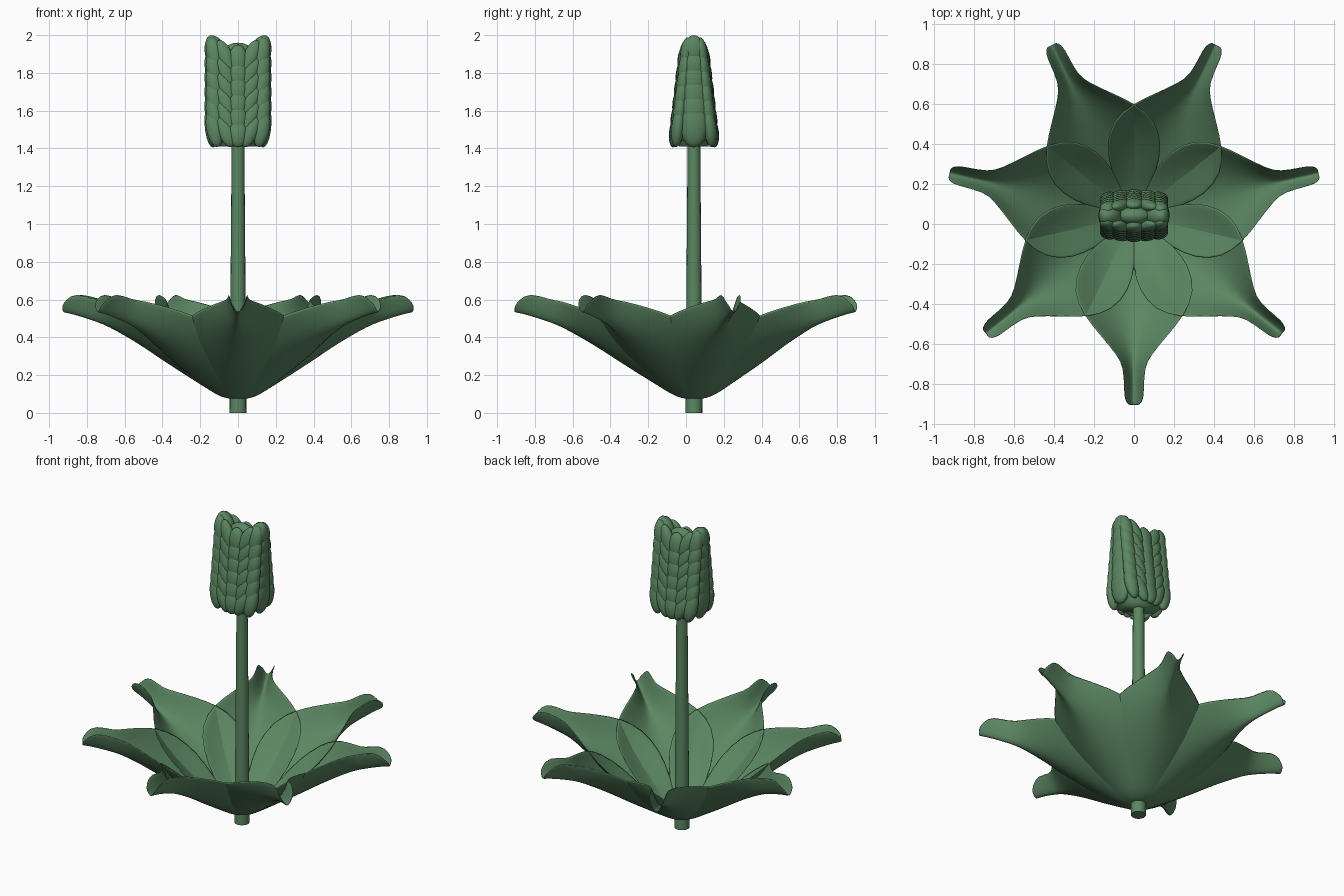
import bpy, bmesh, math
from mathutils import Matrix, Vector

if "Cube" in bpy.data.objects:
    bpy.data.objects.remove(bpy.data.objects["Cube"])

CY = 0.042  # the plant's axis sits slightly behind the origin
green = bpy.data.materials.new("leaf green")
green.diffuse_color = (0.105, 0.24, 0.122, 1)
green.use_nodes = True
green.node_tree.nodes["Principled BSDF"].inputs["Base Color"].default_value = green.diffuse_color


def finish(name, bm):
    me = bpy.data.meshes.new(name)
    bmesh.ops.recalc_face_normals(bm, faces=bm.faces)
    for f in bm.faces:
        f.smooth = True
    bm.to_mesh(me)
    bm.free()
    me.materials.append(green)
    ob = bpy.data.objects.new(name, me)
    bpy.context.collection.objects.link(ob)
    return ob


# Stem: slim tapered tube
bm = bmesh.new()
bmesh.ops.create_cone(bm, cap_ends=True, segments=16, radius1=0.045, radius2=0.033,
                      depth=1.5, matrix=Matrix.Translation((0, CY, 0.75)))
stem = finish("stem", bm)
for p in stem.data.polygons:
    p.use_smooth = len(p.vertices) == 4

# Leaf sections: radius, spine height, half width, edge rise
SECTIONS = [(0.03, .075, .035, 0), (.09, .085, .12, .03), (.15, .12, .20, .09),
            (.25, .18, .28, .16), (.38, .26, .31, .19), (.50, .34, .255, .18),
            (.60, .40, .17, .16), (.70, .455, .085, .14), (.76, .48, .053, .12),
            (.87, .515, .05, .125), (.925, .53, .047, .07), (.95, .535, .025, .03)]


def leaf(i):
    a = -math.pi / 2 + i * math.tau / 7
    out = Vector((math.cos(a), math.sin(a), 0))
    side = Vector((-out.y, out.x, 0))
    bm = bmesh.new()
    rows = []
    for r, z, w, h in SECTIONS:
        row = []
        for k in range(-4, 5):
            v = k / 4
            p = Vector((0, CY, z + h * abs(v) ** 1.8)) + out * r + side * w * v
            row.append(bm.verts.new(p))
        rows.append(row)
    for r0, r1 in zip(rows, rows[1:]):
        for k in range(8):
            bm.faces.new((r0[k], r1[k], r1[k + 1], r0[k + 1]))
    ob = finish(f"leaf_{i + 1}", bm)
    sol = ob.modifiers.new("thickness", "SOLIDIFY")
    sol.thickness, sol.offset = 0.006, 0
    sub = ob.modifiers.new("smooth", "SUBSURF")
    sub.levels = sub.render_levels = 1


for i in range(7):
    leaf(i)

# Flower head: a tapered core covered in overlapping bracts
bm = bmesh.new()


def depth(z):
    return 0.14 - 0.07 * (z - 1.4) / 0.6


def bract(x, y, z, size, lean_x=0, lean_y=0):
    m = (Matrix.Translation((x, CY + y, z)) @ Matrix.Rotation(lean_x, 4, 'Y')
         @ Matrix.Rotation(lean_y, 4, 'X') @ Matrix.Diagonal((*size, 1)))
    bmesh.ops.create_uvsphere(bm, u_segments=14, v_segments=10, radius=1, matrix=m)


core = bmesh.ops.create_cube(bm, size=1)["verts"]
for v in core:
    z = 1.41 if v.co.z < 0 else 1.88
    v.co = Vector((v.co.x * 0.26, CY + v.co.y * 2 * (depth(z) - 0.03), z))
bmesh.ops.bevel(bm, geom=list({e for v in core for e in v.link_edges}),
                offset=0.03, segments=2, affect='EDGES')

for row in range(6):
    z = 1.51 + row * 0.078
    d = depth(z)
    for s in (-1, 1):
        # end column
        bract(s * 0.138, 0, z + 0.02, (0.04, 0.075 - row * 0.004, 0.125 - row * 0.009), s * 0.05)
        for f in (-1, 1):
            # corner and inner bracts, leaning outward in a herringbone
            bract(s * 0.125, f * (d - 0.043), z, (0.045, 0.035, 0.105 - row * 0.003), s * 0.16, f * 0.11)
            bract(s * 0.068, f * (d - 0.03), z - 0.015, (0.042, 0.03, 0.095), s * 0.38, f * 0.11)
for row in range(6):
    z = 1.485 + row * 0.077
    for f in (-1, 1):
        bract(0, f * (depth(z) - 0.028), z, (0.05, 0.03, 0.08), 0, f * 0.11)
# crowning bracts
bract(0, 0, 1.90, (0.085, 0.045, 0.06))
for s in (-1, 1):
    bract(s * 0.115, 0, 1.925, (0.05, 0.05, 0.08), s * 0.5)
# trim the rounded ends level with the head
for v in bm.verts:
    v.co.z = min(max(v.co.z, 1.405), 2.0)
    v.co.x = min(max(v.co.x, -0.182), 0.182)
finish("flower_head", bm)
